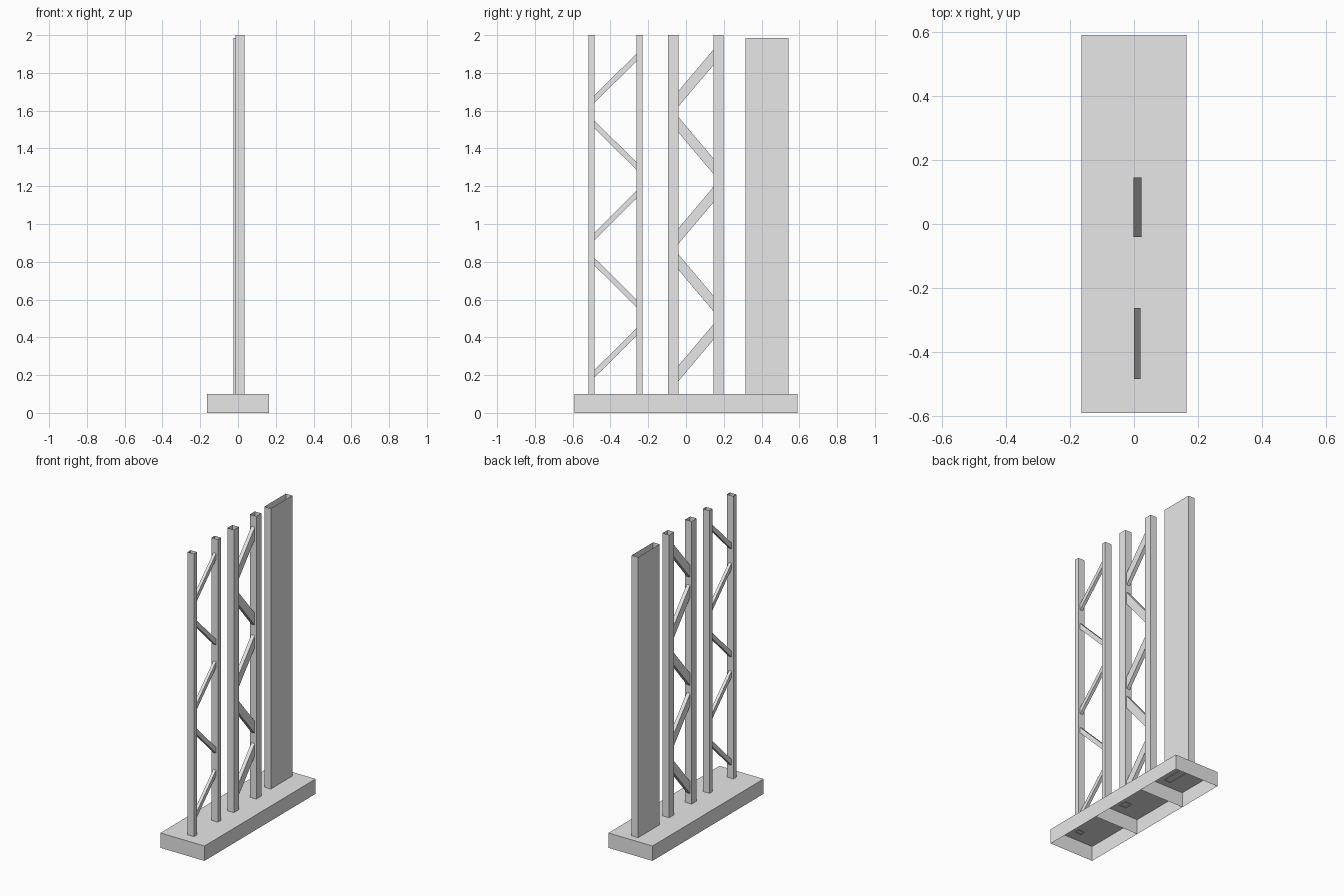
import bpy
import bmesh
from mathutils import Vector

cube = bpy.data.objects.get("Cube")
if cube:
    bpy.data.objects.remove(cube, do_unlink=True)

grey = bpy.data.materials.new("plain grey")
grey.use_nodes = True
grey.diffuse_color = (0.8, 0.8, 0.8, 1)
grey.node_tree.nodes["Principled BSDF"].inputs["Base Color"].default_value = (0.8, 0.8, 0.8, 1)


def shell(name, low, high, open_ends, rise=0.0):
    """Thin box without the faces that point along open_ends; rise slants it along y."""
    low, high = Vector(low), Vector(high)
    size, centre = high - low, (low + high) / 2
    bm = bmesh.new()
    bmesh.ops.create_cube(bm, size=1)
    bm.normal_update()
    gone = [f for f in bm.faces if any(f.normal.dot(Vector(d)) > 0.9 for d in open_ends)]
    bmesh.ops.delete(bm, geom=gone, context='FACES_ONLY')
    for v in bm.verts:
        slant = v.co.y * rise
        v.co = centre + v.co * size
        v.co.z += slant
    mesh = bpy.data.meshes.new(name)
    bm.to_mesh(mesh)
    bm.free()
    mesh.materials.append(grey)
    obj = bpy.data.objects.new(name, mesh)
    bpy.context.collection.objects.link(obj)
    return obj


UP, DOWN = (0, 0, 1), (0, 0, -1)
BACK, FRONT = (0, 1, 0), (0, -1, 0)
BASE_TOP, FOOT = 0.1, 0.095
TRUSS_X = 0.0105


def truss(name, y_start, y_end, post_depth, brace_width, brace_height):
    # Two hollow posts
    for side, y in (("front", y_start), ("back", y_end - post_depth)):
        shell(f"{name}_{side}_post", (TRUSS_X - 0.024, y, FOOT),
              (TRUSS_X + 0.024, y + post_depth, 2), (UP, DOWN))
    # Zigzag braces, alternately rising and falling
    for i in range(5):
        z = 0.318 + i * 0.3635 + (0.008 if i % 2 else 0)
        shell(f"{name}_brace_{i + 1}",
              (TRUSS_X - brace_width / 2, y_start + post_depth, z - brace_height / 2),
              (TRUSS_X + brace_width / 2, y_end - post_depth, z + brace_height / 2),
              (FRONT, BACK), rise=-0.22 if i % 2 else 0.22)


# Three base boxes, open underneath
edges = (-0.59, -0.165, 0.26, 0.59)
for label, y0, y1 in zip(("front", "middle", "back"), edges, edges[1:]):
    shell(f"{label}_base", (-0.164, y0, 0), (0.164, y1, BASE_TOP), (DOWN,))

truss("light_truss", -0.516, -0.23, 0.032, 0.02, 0.04)
truss("heavy_truss", -0.094, 0.198, 0.053, 0.025, 0.082)

# Wide hollow column
shell("wide_column", (-0.024, 0.314, FOOT), (0.024, 0.542, 1.985), (UP, DOWN))
